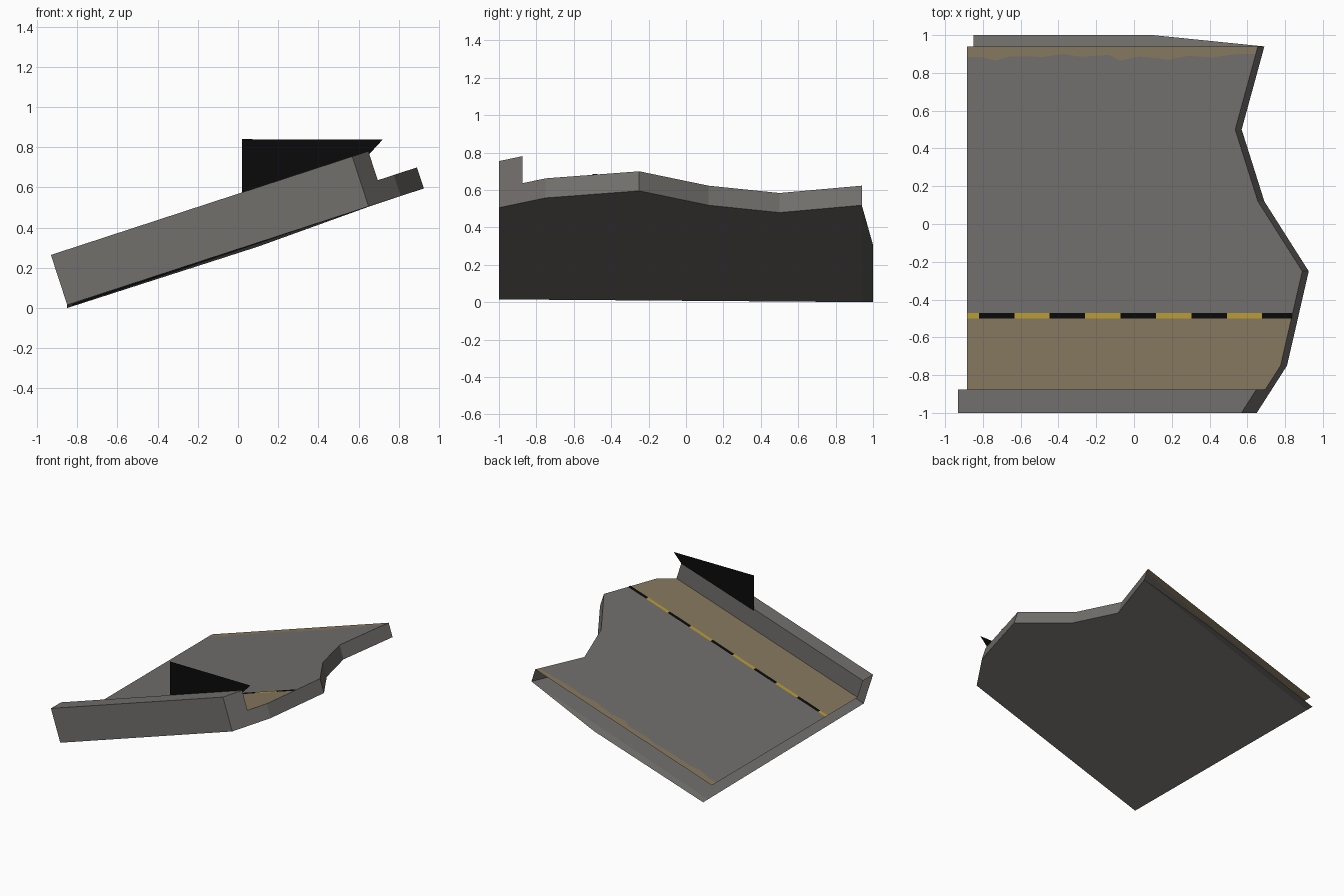
import bpy, bmesh, math
from mathutils import Vector

if "Cube" in bpy.data.objects:
    bpy.data.objects.remove(bpy.data.objects["Cube"])

TILT = math.radians(18.1)
ROAD, KERB = 0.11, 0.262            # heights above the slab underside
KERB_Y = -0.875
LEFT = -0.85
# broken right edge: (x of the lower edge, y)
BREAK = [(0.65, -1), (0.73, KERB_Y), (0.81, -0.75), (0.925, -0.25),
         (0.69, 0.12), (0.57, 0.5), (0.69, 0.94)]


def material(name, r, g, b):
    m = bpy.data.materials.new(name)
    m.diffuse_color = (r, g, b, 1)
    m.use_nodes = True
    m.node_tree.nodes["Principled BSDF"].inputs["Base Color"].default_value = m.diffuse_color
    return m


GREY = material("asphalt grey", 0.168, 0.160, 0.150)
DIRT = material("dirt brown", 0.235, 0.186, 0.113)
YELLOW = material("line yellow", 0.48, 0.33, 0.035)
BLACK = material("black", 0.003, 0.003, 0.003)


def place(x, y, w=0.0, drop=0.0):
    """Point above the sloping underside; x is measured on the underside."""
    return Vector((x - w * math.sin(TILT), y,
                   0.015 + (x - LEFT) * math.tan(TILT) + w * math.cos(TILT) - drop))


def sheet(name, polygons, facing, mats):
    """Make an object from polygons [(points, material index)], all turned to face one way."""
    bm = bmesh.new()
    for pts, mi in polygons:
        f = bm.faces.new([bm.verts.new(p) for p in pts])
        f.normal_update()
        if f.normal.dot(Vector(facing)) < 0:
            f.normal_flip()
        f.material_index = mi
    bmesh.ops.remove_doubles(bm, verts=bm.verts, dist=0.0005)
    me = bpy.data.meshes.new(name)
    bm.to_mesh(me)
    bm.free()
    for m in mats:
        me.materials.append(m)
    ob = bpy.data.objects.new(name, me)
    bpy.context.collection.objects.link(ob)
    return ob


def edge_x(y):
    for (x0, y0), (x1, y1) in zip(BREAK, BREAK[1:]):
        if y0 <= y <= y1:
            return x0 + (x1 - x0) * (y - y0) / (y1 - y0)


def flat(pts, w):
    return [place(x, y, w) for x, y in pts]


# underside, sagging slightly towards the back left and jutting out at the back
def left_point(y):
    return place(LEFT, y, 0, 0.0075 * (y + 1))


under = [([place(*a), place(*b), left_point(b[1]), left_point(a[1])], 0)
         for a, b in zip(BREAK, BREAK[1:])]
under.append(([place(*BREAK[-1]), place(0.1, 1, 0, 0.02), left_point(1), left_point(0.94)], 0))
sheet("slab_underside", under, (0, 0, -1), [GREY])

# broken end faces
sheet("broken_edge",
      [([place(*a), place(*b), place(*b, ROAD), place(*a, ROAD)], 0)
       for a, b in zip(BREAK[1:], BREAK[2:])], (1, 0, 0), [GREY])

# kerb: front, top, inner riser and broken end
e0, e1 = BREAK[0], BREAK[1]
l0, l1 = (LEFT, -1), (LEFT, KERB_Y)


def upright(a, b, low):
    return [([place(*a, low), place(*b, low), place(*b, KERB), place(*a, KERB)], 0)]


sheet("kerb_front", upright(l0, e0, 0), (0, -1, 0), [GREY])
sheet("kerb_riser", upright(l1, e1, ROAD), (0, 1, 0), [GREY])
sheet("kerb_end", upright(e0, e1, 0), (1, 0, 0), [GREY])
sheet("kerb_top", [(flat([l0, e0, e1, l1], KERB), 0)], (0, 0, 1), [GREY])

# road surface: dirty gutter, grey lane, ragged dirt along the back edge
LINE = -0.485
ragged = [(LEFT, 0.885), (-0.78, 0.885), (-0.70, 0.865), (-0.62, 0.888), (-0.45, 0.885),
          (-0.34, 0.90), (-0.25, 0.885), (-0.10, 0.895), (-0.04, 0.865), (0.06, 0.888),
          (0.22, 0.87), (0.32, 0.89), (0.45, 0.882), (0.58, 0.90), (edge_x(0.90), 0.90)]
gutter = [l1] + BREAK[1:3] + [(edge_x(LINE), LINE), (LEFT, LINE)]
lane = [(LEFT, LINE), (edge_x(LINE), LINE)] + BREAK[3:6] + ragged[::-1]
back = ragged + [BREAK[-1], (LEFT, 0.94)]
sheet("road_surface", [(flat(gutter, ROAD), 1), (flat(lane, ROAD), 0), (flat(back, ROAD), 1)],
      (0, 0, 1), [GREY, DIRT])

# dashed edge line, yellow and black in turn
cuts = [LEFT] + [-0.786 + 0.1875 * i for i in range(9)] + [edge_x(LINE)]
dashes = [(flat([(a, -0.5), (b, -0.5), (b, -0.472), (a, -0.472)], ROAD + 0.003), i % 2)
          for i, (a, b) in enumerate(zip(cuts, cuts[1:]))]
sheet("dashed_line", dashes, (0, 0, 1), [YELLOW, BLACK])

# upright black panel standing on the kerb's inner edge
y = KERB_Y + 0.001
sheet("black_panel", [([Vector((0.02, y, 0.56)), Vector((0.65, y, 0.762)),
                        Vector((0.72, y, 0.838)), Vector((0.02, y, 0.84))], 0)],
      (0, 1, 0), [BLACK])
